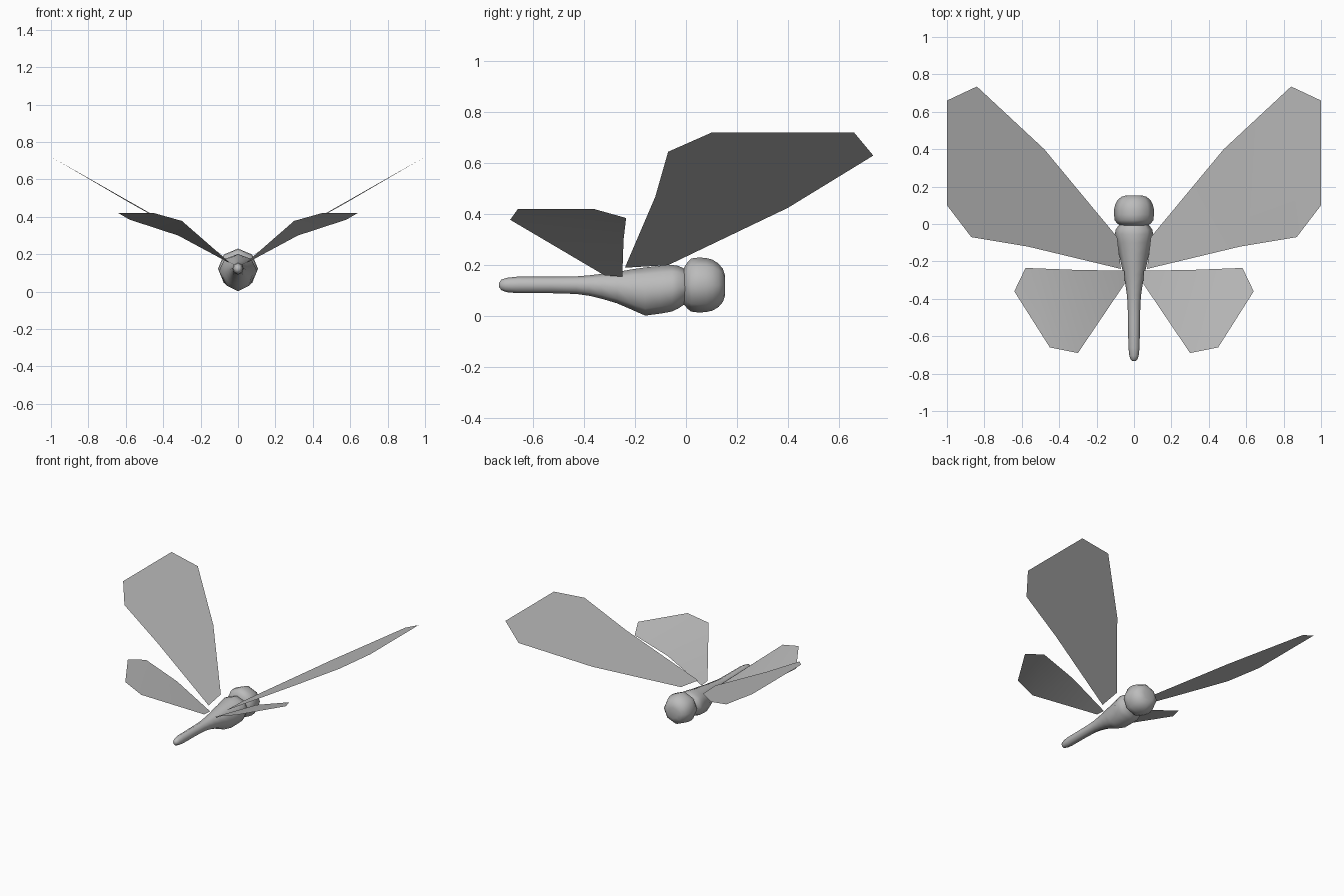
import bpy, bmesh, math


def material(name, v):
    m = bpy.data.materials.new(name)
    m.diffuse_color = (v, v, v, 1)
    return m


GREY = material("grey", 0.5)


def finish(name, bm, angle):
    me = bpy.data.meshes.new(name)
    bm.to_mesh(me)
    bm.free()
    me.materials.append(GREY)
    ob = bpy.data.objects.new(name, me)
    bpy.context.collection.objects.link(ob)
    bpy.ops.object.select_all(action='DESELECT')
    ob.select_set(True)
    bpy.context.view_layer.objects.active = ob
    bpy.ops.object.shade_smooth_by_angle(angle=math.radians(angle))
    return ob


def loft(name, rings, sides=8):
    """Rings of (y, half width, bottom z, top z) joined along y."""
    bm = bmesh.new()
    loops = []
    for y, w, lo, hi in rings:
        c, h = (lo + hi) / 2, (hi - lo) / 2
        loops.append([bm.verts.new((w * math.sin(k * math.tau / sides), y,
                                    c + h * math.cos(k * math.tau / sides)))
                      for k in range(sides)])
    for a, b in zip(loops, loops[1:]):
        for k in range(sides):
            n = (k + 1) % sides
            bm.faces.new((a[k], a[n], b[n], b[k]))
    bm.faces.new(loops[0])
    bm.faces.new(loops[-1])
    bmesh.ops.recalc_face_normals(bm, faces=bm.faces)
    return finish(name, bm, 80)


def wing(name, outline, faces, side):
    bm = bmesh.new()
    vs = [bm.verts.new((side * x, y, z)) for x, y, z in outline]
    for f in faces:
        bm.faces.new([vs[i] for i in f])
    bmesh.ops.recalc_face_normals(bm, faces=bm.faces)
    bm.normal_update()
    for f in bm.faces:
        if f.normal.z < 0:
            f.normal_flip()
    return finish(name, bm, 60)


# Tail and thorax in one tapering body
loft("body", [
    (-0.733, 0.008, 0.113, 0.131), (-0.725, 0.018, 0.102, 0.143),
    (-0.705, 0.025, 0.094, 0.150), (-0.66, 0.030, 0.090, 0.155),
    (-0.53, 0.032, 0.090, 0.155), (-0.43, 0.034, 0.087, 0.156),
    (-0.38, 0.038, 0.080, 0.160), (-0.33, 0.045, 0.068, 0.166),
    (-0.27, 0.056, 0.050, 0.173), (-0.21, 0.070, 0.024, 0.184),
    (-0.16, 0.080, 0.002, 0.191), (-0.10, 0.092, 0.010, 0.198),
    (-0.055, 0.102, 0.018, 0.201), (-0.03, 0.098, 0.030, 0.197),
    (-0.005, 0.080, 0.047, 0.186), (0.015, 0.070, 0.060, 0.170)])

# Rounded head
loft("head", [
    (-0.008, 0.076, 0.046, 0.190), (0.005, 0.092, 0.030, 0.210),
    (0.02, 0.103, 0.018, 0.226), (0.05, 0.107, 0.014, 0.230),
    (0.08, 0.106, 0.016, 0.228), (0.105, 0.100, 0.022, 0.221),
    (0.128, 0.088, 0.036, 0.206), (0.145, 0.068, 0.056, 0.185),
    (0.153, 0.042, 0.080, 0.160)])

# Flat fore wings and slightly curved hind wings
fore = [(0.07, -0.24, 0.19), (0.57, -0.12, 0.47), (0.87, -0.07, 0.645),
        (1.0, 0.10, 0.72), (1.0, 0.66, 0.72), (0.84, 0.735, 0.63),
        (0.48, 0.40, 0.425), (0.09, -0.07, 0.20)]
hind = [(0.05, -0.25, 0.155), (0.32, -0.245, 0.30), (0.58, -0.235, 0.385),
        (0.64, -0.36, 0.42), (0.45, -0.66, 0.42), (0.30, -0.69, 0.378),
        (0.05, -0.32, 0.16)]
for side, label in ((1, "right"), (-1, "left")):
    wing(label + "_fore_wing", fore, [(0, 1, 6, 7), (1, 2, 5, 6), (2, 3, 4, 5)], side)
    wing(label + "_hind_wing", hind, [(0, 1, 5, 6), (1, 2, 5), (2, 3, 4, 5)], side)
